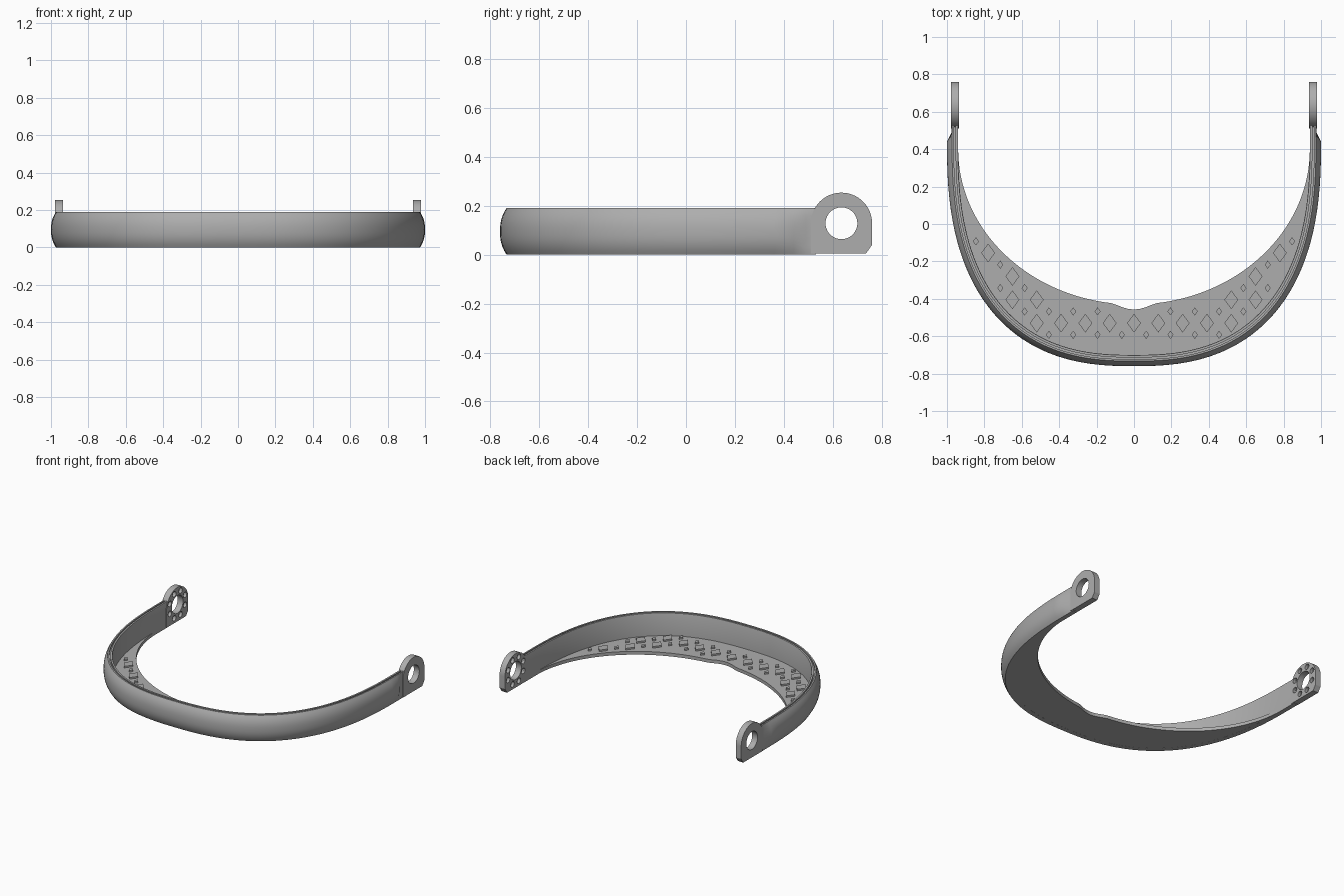
import bpy, bmesh, math
from mathutils import Matrix, Vector

if "Cube" in bpy.data.objects:
    bpy.data.objects.remove(bpy.data.objects["Cube"])

grey = bpy.data.materials.new("matte grey")
grey.use_nodes = True
grey.diffuse_color = (0.42, 0.42, 0.42, 1)
grey.node_tree.nodes["Principled BSDF"].inputs["Base Color"].default_value = (0.42, 0.42, 0.42, 1)

POWER, DEPTH, END_Y = 2.5, 1.2, 0.44     # outer bow is a superellipse
STEPS = 96


def smooth(obj):
    bpy.ops.object.select_all(action='DESELECT')
    obj.select_set(True)
    bpy.context.view_layer.objects.active = obj
    bpy.ops.object.shade_smooth_by_angle(angle=math.radians(30))


def finish(name, bm):
    bmesh.ops.recalc_face_normals(bm, faces=bm.faces)
    mesh = bpy.data.meshes.new(name)
    bm.to_mesh(mesh)
    bm.free()
    mesh.materials.append(grey)
    obj = bpy.data.objects.new(name, mesh)
    bpy.context.collection.objects.link(obj)
    smooth(obj)
    return obj


def flat_part(name, loops, thickness, matrix):
    """Filled outline with holes, given thickness and placed by a matrix."""
    curve = bpy.data.curves.new(name, 'CURVE')
    curve.dimensions, curve.fill_mode = '2D', 'BOTH'
    curve.extrude = thickness / 2
    for loop in loops:
        spline = curve.splines.new('POLY')
        spline.points.add(len(loop) - 1)
        for point, (u, v) in zip(spline.points, loop):
            point.co = (u, v, 0, 1)
        spline.use_cyclic_u = True
    temp = bpy.data.objects.new(name + " outline", curve)
    bpy.context.collection.objects.link(temp)
    bpy.context.view_layer.update()
    bm = bmesh.new()
    bm.from_mesh(temp.to_mesh())
    temp.to_mesh_clear()
    bpy.data.objects.remove(temp)
    bmesh.ops.remove_doubles(bm, verts=bm.verts, dist=0.00001)
    bm.transform(matrix)
    return finish(name, bm)


def arc(cx, cy, r, start, end, n):
    return [(cx + r * math.cos(start + (end - start) * i / n),
             cy + r * math.sin(start + (end - start) * i / n)) for i in range(n)]


def bow(t):
    """Point and inward normal on the outer bow."""
    c, s = math.cos(t), max(math.sin(t), 0)
    x = math.copysign(abs(c) ** (2 / POWER), c)
    d = s ** (2 / POWER)
    normal = Vector((-math.copysign(abs(x) ** (POWER - 1), x), d ** (POWER - 1) / DEPTH))
    return Vector((x, END_Y - DEPTH * d)), normal.normalized()


# Curved band: profile of (inward offset, height) swept along the bow
bulge = [(0.027 * abs(2 * i / 12 - 1) ** 2.4, 0.19 * i / 12) for i in range(13)]
profile = bulge + [(0.037, 0.19), (0.037, 0.175), (0.046, 0.175), (0.046, 0.19),
                   (0.058, 0.19), (0.06, 0.185), (0.06, 0)]
stations = [(*bow(math.pi * i / STEPS), 0) for i in range(STEPS + 1)]
for y in (0.49, 0.53):
    stations.insert(0, (Vector((1, y)), Vector((-1, 0)), 0.025))
    stations.append((Vector((-1, y)), Vector((1, 0)), 0.025))
bm = bmesh.new()
rings = []
for p, n, least in stations:
    ring = []
    for d, z in profile:
        q = p + n * max(d, least)
        ring.append(bm.verts.new((q.x, q.y, z)))
    rings.append(ring)
for a, b in zip(rings, rings[1:]):
    for i in range(len(profile)):
        j = (i + 1) % len(profile)
        bm.faces.new((a[i], a[j], b[j], b[i]))
bm.faces.new(rings[0])
bm.faces.new(rings[-1])
finish("curved_band", bm)


# Crescent shelf with a shallow notch at the middle of its inner edge
def inner_edge(x):
    y = 0.40 - 0.83 * math.sqrt(max(0, 1 - (x / 0.94) ** 2))
    if abs(x) < 0.11:
        y -= 0.027 * math.cos(math.pi * x / 0.22)
    return y


outer = []
for i in range(2, STEPS - 1):
    p, n = bow(math.pi * i / STEPS)
    outer.append(tuple(p + n * 0.05))
inner = [(-0.94 * math.cos(math.pi * i / STEPS), 0) for i in range(STEPS + 1)]
inner = [(x, inner_edge(x)) for x, _ in inner]
flat_part("crescent_shelf", [outer + inner], 0.024, Matrix.Translation((0, 0, 0.0125)))


# Raised diamond grip pattern on the shelf
def on_shelf(x, y):
    if abs(x) > 0.92 or y < inner_edge(x) + 0 and y > 0.4:
        return False
    outside = abs(x / 0.94) ** POWER + (max(END_Y - y, 0) / (DEPTH - 0.06)) ** POWER
    return outside < 1 and y < inner_edge(x) - 0.004


bm = bmesh.new()
PITCH_X, PITCH_Y = 0.13, 0.125
for i in range(-15, 16):
    for j in range(-12, 8):
        for half, w, h in ((0, 0.037, 0.05), (0.5, 0.016, 0.022)):
            x, y = (i + half) * PITCH_X, -0.03 + (j + half) * PITCH_Y
            corners = [(x + w, y), (x, y + h), (x - w, y), (x, y - h)]
            if not all(on_shelf(*c) for c in corners):
                continue
            low = [bm.verts.new((u, v, 0.02)) for u, v in corners]
            top = [bm.verts.new((u, v, 0.036)) for u, v in corners]
            bm.faces.new(top)
            bm.faces.new(low[::-1])
            for k in range(4):
                m = (k + 1) % 4
                bm.faces.new((low[k], low[m], top[m], top[k]))
finish("diamond_grip", bm)

# Pivot lugs: plain outer layer, inner layer with a ring of round pockets
CY, CZ = 0.635, 0.128
outline = arc(CY, CZ, 0.125, 0, math.pi, 32) + [(0.51, CZ), (0.51, 0.004), (0.735, 0.004), (0.76, 0.04)]
hole = arc(CY, CZ, 0.065, 0, 2 * math.pi, 40)
pockets = []
for k in range(8):
    a = math.pi * (k + 0.5) / 4
    pockets.append(arc(CY + 0.095 * math.cos(a), CZ + 0.095 * math.sin(a), 0.02, 0, 2 * math.pi, 16))
for side, label in ((1, "left"), (-1, "right")):
    for layer, x, loops in (("outer", 0.9685, [outline, hole]),
                            ("inner", 0.9465, [outline, hole] + pockets)):
        place = Matrix(((0, 0, 1, side * x), (1, 0, 0, 0), (0, 1, 0, 0), (0, 0, 0, 1)))
        flat_part(f"{label}_pivot_lug_{layer}", loops, 0.022, place)
